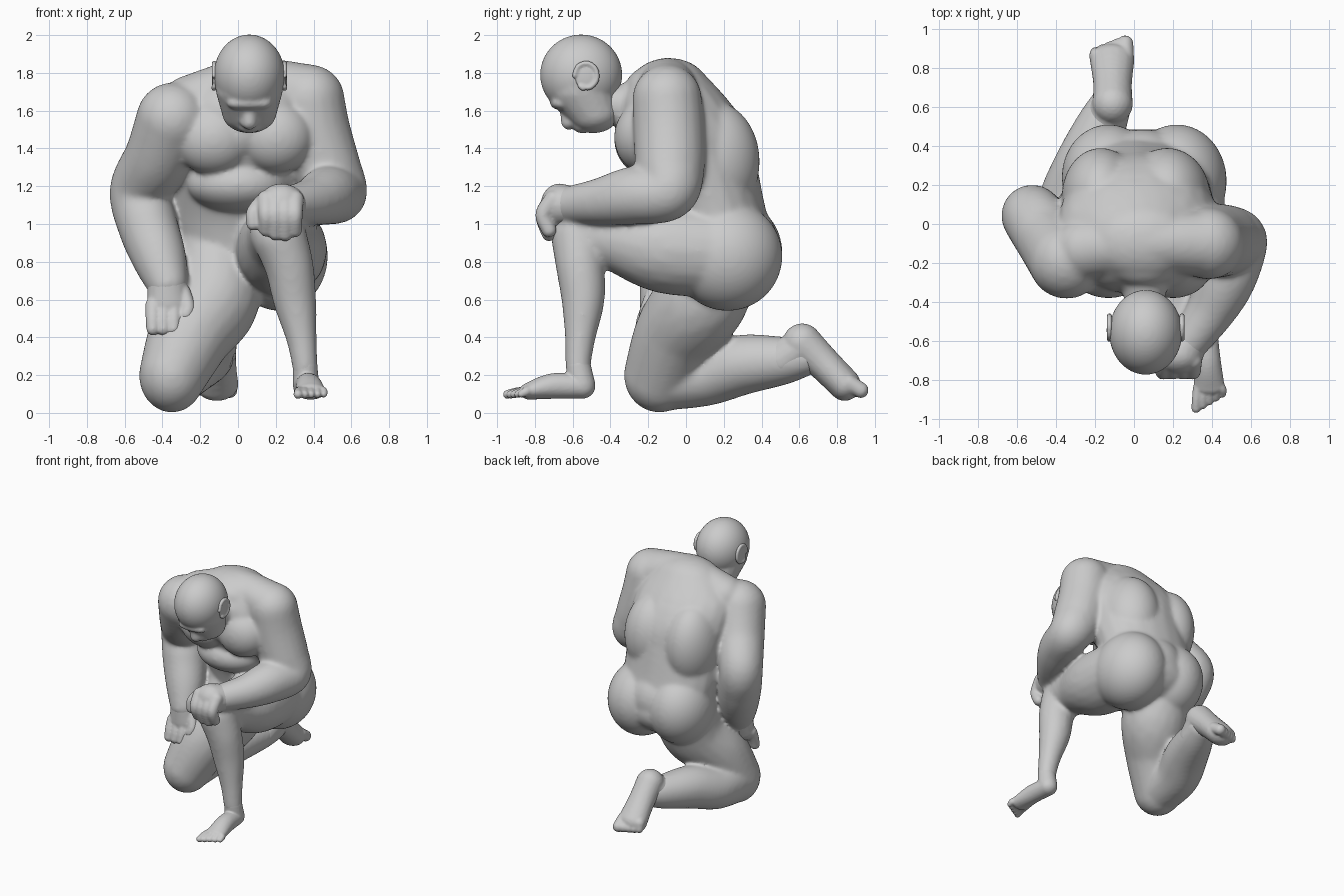
import bpy, bmesh, math

stone = bpy.data.materials.new("plain grey")
stone.diffuse_color = (0.6, 0.6, 0.6, 1)


def unit_ball(level):
    """Vertices and faces of a ball used as the sweep brush."""
    bm = bmesh.new()
    bmesh.ops.create_icosphere(bm, subdivisions=level, radius=1)
    bm.verts.index_update()
    data = [v.co.copy() for v in bm.verts], [[v.index for v in f.verts] for f in bm.faces]
    bm.free()
    return data


BRUSH, FINE = unit_ball(3), unit_ball(5)


def full(p):
    """(x, y, z, r) or (x, y, z, rx, ry, rz) to six values."""
    return tuple(p) if len(p) == 6 else (*p[:3], p[3], p[3], p[3])


def spline(points, steps=10):
    """Smooth curve through centres and radii."""
    p = [full(q) for q in points]
    if len(p) == 1:
        return p
    p = [p[0]] + p + [p[-1]]
    out = []
    for a, b, c, d in zip(p, p[1:], p[2:], p[3:]):
        for i in range(steps):
            t = i / steps
            out.append([0.5 * (2 * w + (x - v) * t + (2 * v - 5 * w + 4 * x - y) * t * t
                        + (3 * w - v - 3 * x + y) * t ** 3)
                        for v, w, x, y in zip(a, b, c, d)])
    return out + [p[-1]]


def sculpt(name, chains, voxel=0.013, smooth=6):
    """Sweep the ball along each chain and fuse everything into one skin."""
    verts, faces = [], []
    for chain in chains:
        bv, bf = FINE if len(chain) == 1 else BRUSH
        for x, y, z, rx, ry, rz in spline(chain):
            n = len(verts)
            verts += [(x + v.x * rx, y + v.y * ry, z + v.z * rz) for v in bv]
            faces += [[i + n for i in f] for f in bf]
    mesh = bpy.data.meshes.new(name)
    mesh.from_pydata(verts, [], faces)
    mesh.materials.append(stone)
    mesh.polygons.foreach_set("use_smooth", [True] * len(mesh.polygons))
    ob = bpy.data.objects.new(name, mesh)
    bpy.context.collection.objects.link(ob)
    rm = ob.modifiers.new("fuse", 'REMESH')
    rm.mode = 'VOXEL'
    rm.voxel_size = voxel
    rm.use_smooth_shade = True
    sm = ob.modifiers.new("soften", 'SMOOTH')
    sm.factor, sm.iterations = 0.5, smooth
    return ob


# Trunk, shoulder yoke, chest, belly, back muscles, buttocks, neck
torso = [
    [(.04, .22, .82, .36, .27, .2), (.02, .16, 1.05, .38, .27, .12), (.03, .06, 1.3, .39, .32, .12),
     (.02, 0, 1.47, .41, .34, .12), (.02, -.06, 1.62, .39, .3, .12), (.05, -.09, 1.74, .27, .2, .14)],
    [(-.25, -.13, 1.63, .16), (.05, -.1, 1.73, .15), (.35, -.1, 1.68, .17)],
    [(.05, -.17, 1.72, .2, .15, .12)],
    [(-.13, -.215, 1.45, .21, .165, .19)],
    [(.2, -.215, 1.46, .2, .165, .19)],
    [(.035, -.22, 1.5, .14, .14, .16)],
    [(0, -.08, 1.21, .27, .22, .15)],
    [(-.17, .14, 1.33, .2, .25, .32)],
    [(.17, .14, 1.33, .22, .25, .32)],
    [(-.13, .24, .85, .24, .27, .28)],
    [(.22, .22, .83, .255, .29, .29)],
    [(.05, .22, .9, .25, .265, .25)],
    [(.05, -.15, 1.65, .14), (.055, -.42, 1.62, .1)],
]

# Arm resting across the raised knee
left_arm = [
    [(.38, -.1, 1.66, .185), (.405, -.09, 1.5, .19), (.465, -.085, 1.3, .185), (.53, -.1, 1.17, .155),
     (.47, -.28, 1.15, .155), (.39, -.45, 1.12, .125), (.27, -.62, 1.1, .1)],
]

# Arm reaching down to the kneeling thigh
right_arm = [
    [(-.345, -.19, 1.555, .195), (-.42, -.09, 1.36, .18), (-.52, .04, 1.18, .16),
     (-.48, 0, 1.0, .16), (-.42, -.07, .83, .145), (-.375, -.14, .69, .11)],
]

# Raised leg: thigh and shin
left_leg = [
    [(.22, .2, .85, .24), (.23, -.1, .87, .24), (.22, -.35, .92, .18), (.21, -.55, .95, .148)],
    [(.22, -.57, .93, .145), (.27, -.56, .78, .13), (.3, -.545, .6, .115),
     (.335, -.56, .4, .082), (.355, -.57, .24, .068), (.36, -.55, .15, .07)],
]

# Kneeling leg: thigh, knee and shin
right_leg = [
    [(-.11, .18, .82, .23), (-.13, .08, .6, .245), (-.25, -.05, .42, .222), (-.35, -.14, .2, .175, .19, .2)],
    [(-.35, -.13, .19, .17, .18, .18), (-.33, .1, .2, .165), (-.25, .3, .255, .16),
     (-.17, .5, .275, .13), (-.12, .62, .29, .1)],
]

sculpt("body", torso + left_arm + right_arm + left_leg + right_leg, 0.013, 16)

# Head: skull, jaw, brow, nose, mouth, chin
sculpt("head", [
    [(.06, -.555, 1.79, .187, .217, .213)],
    [(.06, -.56, 1.72, .18, .18, .15), (.06, -.49, 1.59, .145, .14, .11)],
    [(0, -.66, 1.64, .06, .05, .035), (.06, -.67, 1.64, .06, .05, .035), (.12, -.66, 1.64, .06, .05, .035)],
    [(.06, -.64, 1.62, .03), (.06, -.62, 1.54, .042)],
    [(.035, -.61, 1.54, .026), (.085, -.61, 1.54, .026)],
    [(.06, -.55, 1.52, .065, .05, .04)],
], 0.01, 8)

# Ears: thin disc with a raised rim
for side, label in ((-1, "right_ear"), (1, "left_ear")):
    x = .06 + side * .182
    rim = [(x + side * .004, -.53 + .06 * math.cos(a), 1.785 + .066 * math.sin(a), .014)
           for a in [math.radians(d) for d in range(-120, 181, 50)]]
    sculpt(label, [rim, [(x, -.53, 1.78, .014, .06, .07)], [(x + side * .004, -.545, 1.72, .016)]], 0.007, 3)

# Fist hanging over the knee
sculpt("left_hand", [
    [(.28, -.6, 1.1, .1), (.23, -.67, 1.1, .125, .1, .115)],
    [(.14, -.66, 1.12, .05), (.085, -.7, 1.06, .042), (.08, -.71, 1.0, .036)],
] + [[(x, -.7, 1.13, .05), (x, -.755, 1.05, .043), (x, -.725, .94 + abs(x - .23) * .4, .04)]
     for x in (.15, .2, .25, .3)], 0.009, 6)

# Open hand lying on the thigh
sculpt("right_hand", [
    [(-.375, -.14, .7, .105), (-.37, -.17, .58, .11, .075, .09)],
    [(-.29, -.17, .64, .04), (-.265, -.2, .56, .04), (-.275, -.215, .52, .036)],
] + [[(x, -.19, .57, .042), (x, -.22, .5, .04), (x, -.235, .445, .036)]
     for x in (-.45, -.395, -.34)], 0.009, 6)

# Planted foot with toes
sculpt("left_foot", [
    [(.355, -.57, .25, .066), (.36, -.555, .15, .07, .075, .07)],
    [(.36, -.55, .14, .068, .07, .065), (.375, -.7, .142, .07, .08, .068), (.385, -.83, .115, .08, .05, .045)],
] + [[(.33 + .028 * i, -.84, .115, .028), (.32 + .033 * i, -.9 + .012 * i, .11, .024),
      (.318 + .034 * i, -.945 + .018 * i, .098, .024 - .0015 * i)] for i in range(5)], 0.007, 3)

# Trailing foot resting on its toes
sculpt("right_foot", [
    [(-.15, .52, .28, .115), (-.11, .62, .35, .1)],
    [(-.11, .615, .37, .104), (-.11, .72, .27, .1, .09, .092), (-.112, .84, .15, .115, .085, .087)],
] + [[(-.045 - .035 * i, .86, .16, .045), (-.045 - .038 * i, .925 - .012 * i, .12, .042 - .003 * i)]
     for i in range(5)], 0.009, 3)
